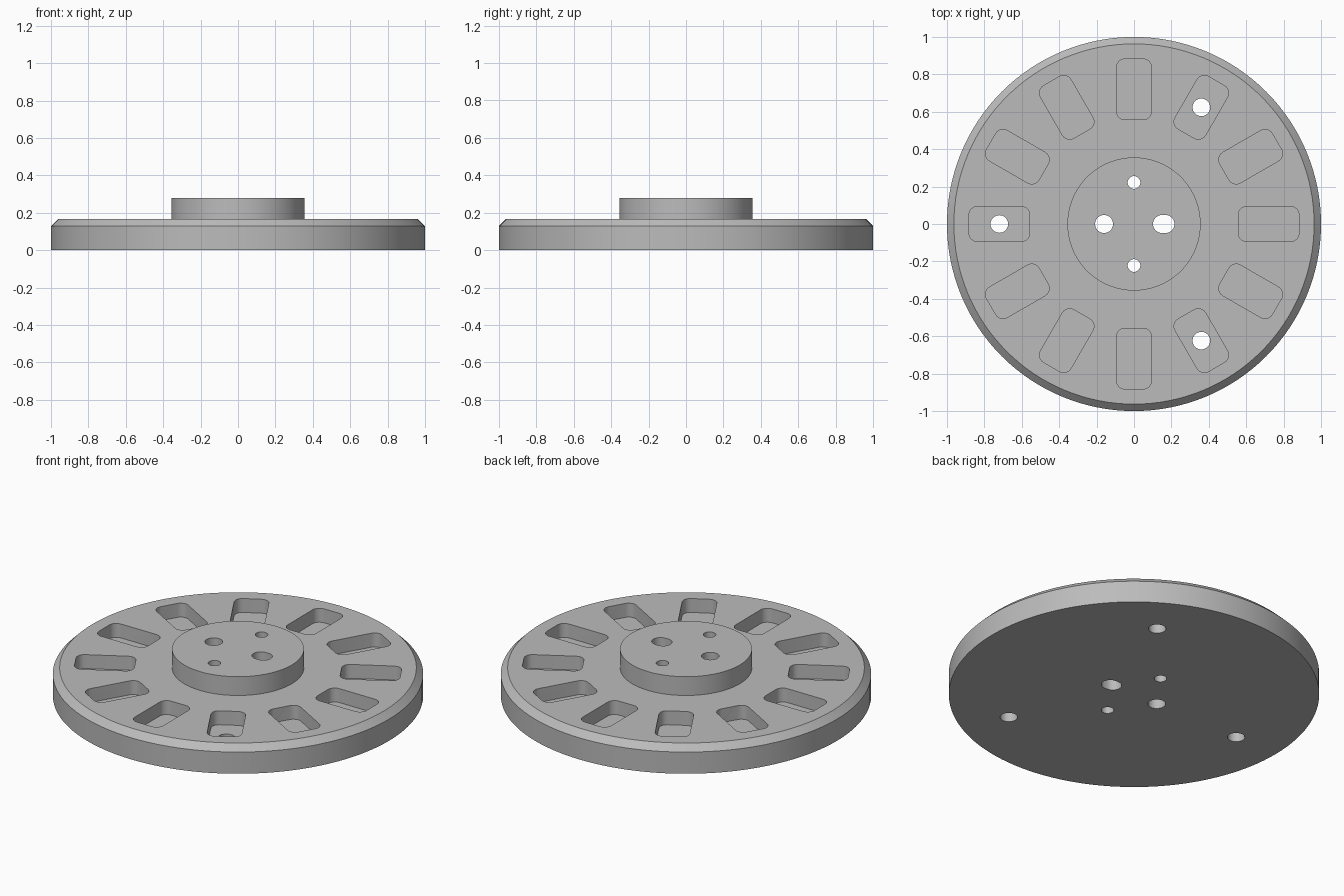
import bpy, bmesh, math
from mathutils import Matrix, Vector

cube = bpy.data.objects.get("Cube")
if cube:
    bpy.data.objects.remove(cube, do_unlink=True)

grey = bpy.data.materials.new("plain_grey")
grey.use_nodes = True
colour = (0.5, 0.5, 0.5, 1)
grey.diffuse_color = colour
grey.node_tree.nodes["Principled BSDF"].inputs["Base Color"].default_value = colour


def make_object(name, bm):
    bmesh.ops.recalc_face_normals(bm, faces=bm.faces[:])
    mesh = bpy.data.meshes.new(name)
    bm.to_mesh(mesh)
    bm.free()
    mesh.materials.append(grey)
    obj = bpy.data.objects.new(name, mesh)
    bpy.context.collection.objects.link(obj)
    return obj


def loft(bm, outlines):
    """Stack closed outlines into a capped solid."""
    rings = [[bm.verts.new(p) for p in outline] for outline in outlines]
    count = len(rings[0])
    for low, high in zip(rings, rings[1:]):
        for i in range(count):
            j = (i + 1) % count
            bm.faces.new((low[i], low[j], high[j], high[i]))
    bm.faces.new(rings[0][::-1])
    bm.faces.new(rings[-1])


def rounded(hx, hy, r, z, steps):
    """Rounded rectangle with half sizes hx, hy and corner radius r."""
    points = []
    for k, (sx, sy) in enumerate(((1, 1), (-1, 1), (-1, -1), (1, -1))):
        for i in range(steps + 1):
            a = (k + i / steps) * math.pi / 2
            points.append(Vector((sx * (hx - r) + r * math.cos(a),
                                  sy * (hy - r) + r * math.sin(a), z)))
    return points


def circle(r, z, sides):
    return [Vector((r * math.cos(math.tau * i / sides),
                    r * math.sin(math.tau * i / sides), z)) for i in range(sides)]


def carve(target, name, bm):
    """Subtract a cutter from the target and throw the cutter away."""
    cutter = make_object(name, bm)
    cutter.hide_render = True
    mod = target.modifiers.new(name, "BOOLEAN")
    mod.operation = "DIFFERENCE"
    mod.solver = "EXACT"
    mod.object = cutter
    bpy.context.view_layer.objects.active = target
    bpy.ops.object.modifier_apply(modifier=name)
    bpy.data.objects.remove(cutter, do_unlink=True)


# Chamfered disc with raised hub
DISC_TOP, HUB_TOP = 0.166, 0.278
profile = [(1, 0), (1, 0.129), (0.963, DISC_TOP), (0.356, DISC_TOP), (0.356, HUB_TOP)]
bm = bmesh.new()
loft(bm, [circle(r, z, 128) for r, z in profile])
disc = make_object("disc_with_hub", bm)

# Ring of twelve rounded pockets
bm = bmesh.new()
for n in range(12):
    place = Matrix.Rotation(n * math.tau / 12, 4, "Z") @ Matrix.Translation((0.72, 0, 0))
    loft(bm, [[place @ p for p in rounded(0.162, 0.094, 0.045, z, 6)]
              for z in (0.083, 0.2)])
carve(disc, "pockets", bm)

# Bolt holes in every fourth pocket, then hub holes and the hub slot
holes = [(0.72 * math.cos(a), 0.72 * math.sin(a), 0.047)
         for a in (math.pi / 3, math.pi, -math.pi / 3)]
holes += [(0, 0.222, 0.034), (0, -0.222, 0.034), (-0.16, 0, 0.048)]
bm = bmesh.new()
for x, y, r in holes:
    loft(bm, [[p + Vector((x, y, 0)) for p in circle(r, z, 32)] for z in (-0.1, 0.4)])
loft(bm, [[p + Vector((0.159, 0, 0)) for p in rounded(0.057, 0.0481, 0.048, z, 8)]
          for z in (-0.1, 0.4)])
carve(disc, "through_holes", bm)

# Smooth round walls, crisp edges
bpy.ops.object.select_all(action="DESELECT")
disc.select_set(True)
bpy.context.view_layer.objects.active = disc
bpy.ops.object.shade_smooth_by_angle(angle=math.radians(30))
